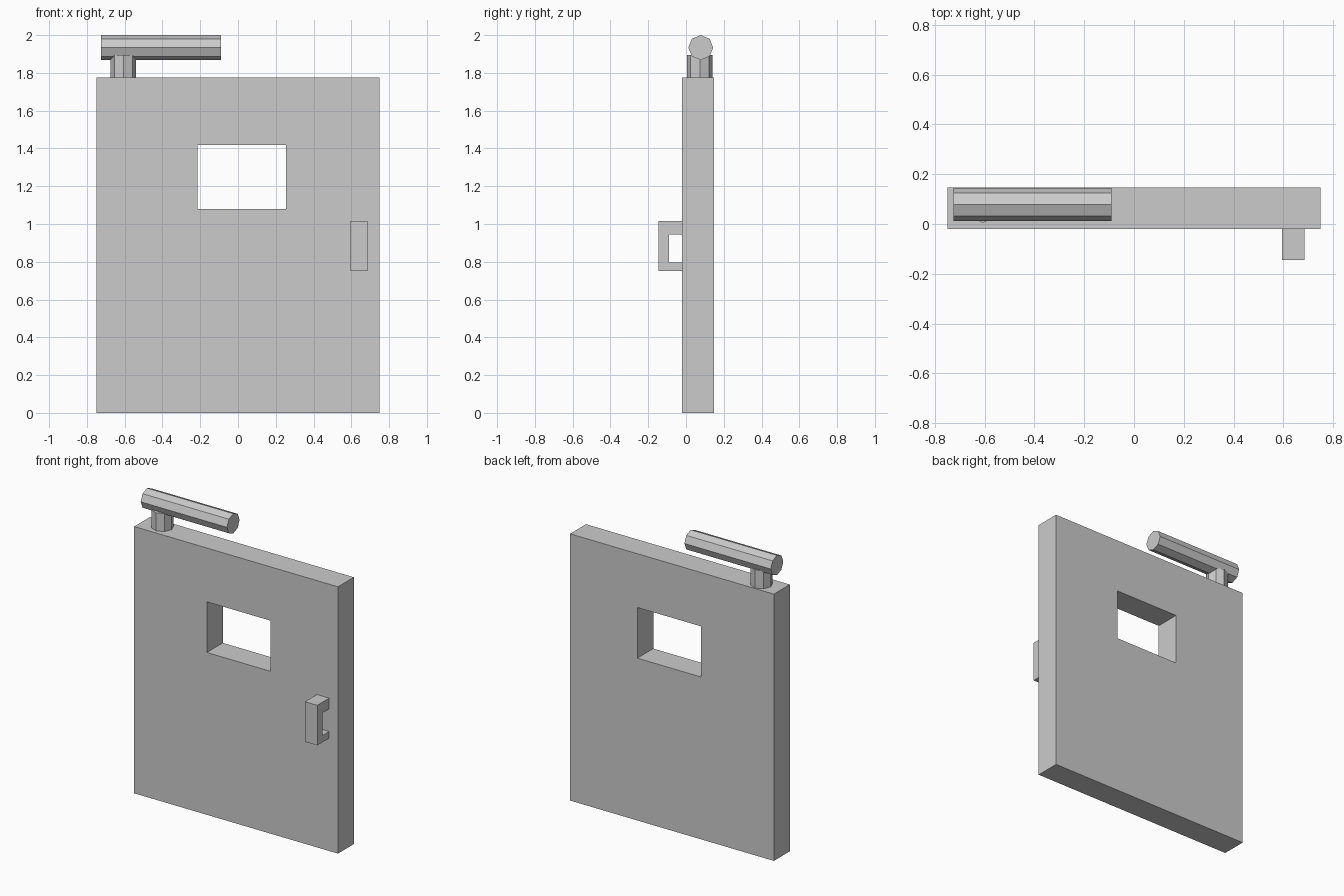
import bpy
from math import pi

old = bpy.data.objects.get("Cube")
if old:
    bpy.data.objects.remove(old, do_unlink=True)

# One plain grey for everything
grey = bpy.data.materials.new("grey")
grey.use_nodes = True
colour = (0.6, 0.6, 0.6, 1)
grey.diffuse_color = colour
grey.node_tree.nodes["Principled BSDF"].inputs["Base Color"].default_value = colour


def extruded(name, outline, holes, axis, start, end):
    """Solid with rectangular holes, swept along axis 'x' or 'y'."""
    loops = [outline] + holes
    n = 4 if holes else len(outline)
    verts, faces = [], []
    for depth in (start, end):
        for loop in loops:
            for u, z in loop:
                verts.append((depth, u, z) if axis == "x" else (u, depth, z))
    half = len(verts) // 2
    for k in range(len(loops)):
        for i in range(n):
            a, b = k * n + i, k * n + (i + 1) % n
            faces.append((a, b, half + b, half + a))
    for base in (0, half):
        if holes:
            for i in range(n):
                j = (i + 1) % n
                faces.append((base + i, base + j, base + n + j, base + n + i))
        else:
            faces.append(tuple(range(base, base + n)))
    mesh = bpy.data.meshes.new(name)
    mesh.from_pydata(verts, [], faces)
    obj = bpy.data.objects.new(name, mesh)
    bpy.context.collection.objects.link(obj)
    mesh.materials.append(grey)
    # Consistent outward normals
    import bmesh
    bm = bmesh.new()
    bm.from_mesh(mesh)
    bmesh.ops.recalc_face_normals(bm, faces=bm.faces)
    bm.to_mesh(mesh)
    bm.free()
    return obj


def rect(u0, u1, z0, z1):
    return [(u0, z0), (u1, z0), (u1, z1), (u0, z1)]


def octagonal_rod(name, radius, length, centre, rotation=(0, 0, 0)):
    bpy.ops.mesh.primitive_cylinder_add(vertices=8, radius=radius, depth=length,
                                        location=centre, rotation=rotation)
    obj = bpy.context.object
    obj.name = name
    obj.data.materials.append(grey)
    return obj


# Door slab with its window opening
extruded("door_panel", rect(-0.75, 0.75, 0, 1.775),
         [rect(-0.215, 0.255, 1.08, 1.417)], "y", -0.02, 0.147)

# C-shaped pull handle on the front
front, grip, back = -0.145, -0.09, -0.02
extruded("handle", [(back, 0.75), (front, 0.75), (front, 1.017), (back, 1.017),
                    (back, 0.945), (grip, 0.945), (grip, 0.795), (back, 0.795)],
         [], "x", 0.595, 0.685)

# Closer on top: upright post carrying a horizontal rod
octagonal_rod("closer_post", 0.068, 0.135, (-0.607, 0.073, 1.8275))
octagonal_rod("closer_rod", 0.066, 0.635, (-0.407, 0.078, 1.934), (0, pi / 2, 0))
